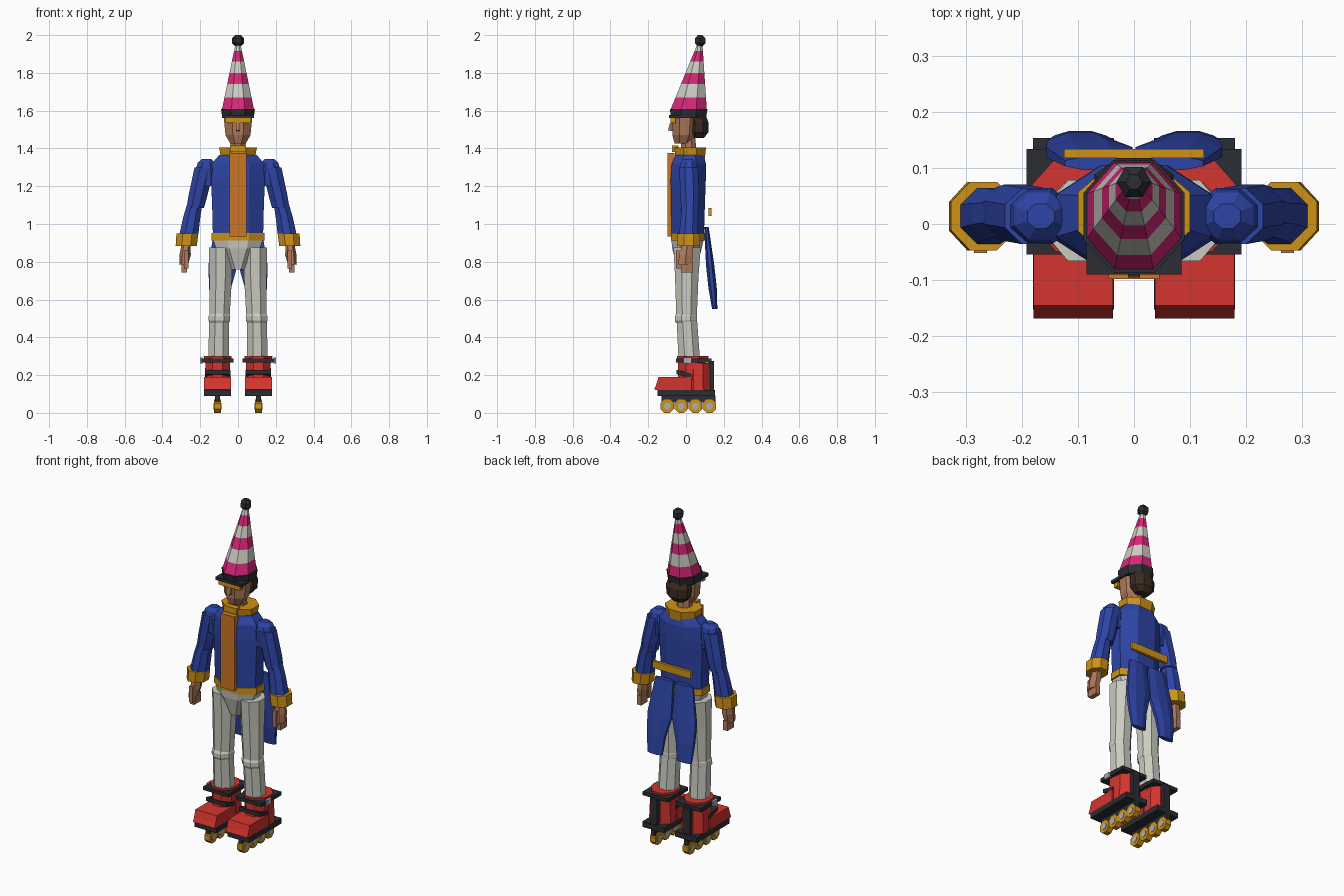
import bpy, bmesh, math
from mathutils import Vector


def mat(name, r, g, b):
    m = bpy.data.materials.new(name)
    m.diffuse_color = (r, g, b, 1)
    return m


BLUE = mat("coat blue", 0.027, 0.058, 0.38)
GOLD = mat("trim gold", 0.62, 0.29, 0.008)
ORANGE = mat("panel orange", 0.60, 0.18, 0.018)
RED = mat("boot red", 0.66, 0.035, 0.028)
WHITE = mat("trouser white", 0.60, 0.60, 0.54)
PINK = mat("stripe pink", 0.68, 0.02, 0.19)
BLACK = mat("trim black", 0.024, 0.026, 0.033)
SKIN = mat("skin", 0.42, 0.19, 0.10)
HAIR = mat("hair brown", 0.045, 0.025, 0.015)
GREY = mat("hub grey", 0.42, 0.44, 0.46)


def finish(name, bm, *mats):
    bmesh.ops.recalc_face_normals(bm, faces=bm.faces)
    me = bpy.data.meshes.new(name)
    bm.to_mesh(me)
    bm.free()
    for m in mats:
        me.materials.append(m)
    ob = bpy.data.objects.new(name, me)
    bpy.context.collection.objects.link(ob)
    return ob


def loft(name, rings, *mats, n=8):
    """Stack of horizontal n-gons (x, y, z, rx, ry); materials alternate per band."""
    bm = bmesh.new()
    k = 1 / math.cos(math.pi / n)
    loops = []
    for x, y, z, rx, ry in rings:
        loop = []
        for i in range(n):
            a = 2 * math.pi * (i + 0.5) / n - math.pi / 2
            loop.append(bm.verts.new((x + rx * k * math.cos(a), y + ry * k * math.sin(a), z)))
        loops.append(loop)
    for j in range(len(loops) - 1):
        for i in range(n):
            q = (i + 1) % n
            f = bm.faces.new((loops[j][i], loops[j][q], loops[j + 1][q], loops[j + 1][i]))
            f.material_index = j % len(mats)
    bm.faces.new(loops[0])
    bm.faces.new(loops[-1])
    return finish(name, bm, *mats)


def prism(name, outline, x0, x1, m):
    """Outline in (y, z) extruded from x0 to x1."""
    bm = bmesh.new()
    f = bm.faces.new([bm.verts.new((x0, y, z)) for y, z in outline])
    r = bmesh.ops.extrude_face_region(bm, geom=[f])
    vs = [g for g in r["geom"] if isinstance(g, bmesh.types.BMVert)]
    bmesh.ops.translate(bm, verts=vs, vec=Vector((x1 - x0, 0, 0)))
    return finish(name, bm, m)


def box(name, x0, x1, y0, y1, z0, z1, m):
    return prism(name, [(y0, z0), (y1, z0), (y1, z1), (y0, z1)], x0, x1, m)


def disc(name, cx, cy, cz, r, half, m):
    """Octagonal disc with its axle along x."""
    pts = [(cy + r * math.cos(math.pi * (i + .5) / 4), cz + r * math.sin(math.pi * (i + .5) / 4))
           for i in range(8)]
    return prism(name, pts, cx - half, cx + half, m)


# Striped party hat leaning back, with pompom and brim
hat = []
for z in (1.605, 1.67, 1.74, 1.80, 1.86, 1.915, 1.955):
    t = (z - 1.605) / 0.35
    hat.append((0, 0.014 + 0.06 * t, z, 0.085 - 0.072 * t, 0.096 - 0.083 * t))
loft("hat_cone", hat, PINK, WHITE)
loft("hat_pompom", [(0, .075, 1.94, .013, .013), (0, .075, 1.957, .027, .027),
                    (0, .075, 1.983, .027, .027), (0, .075, 2.0, .013, .013)], BLACK, n=6)
loft("hat_band", [(0, .014, 1.56, .083, .092), (0, .014, 1.61, .09, .1)], BLACK)
box("hat_visor", -.085, .085, -.09, -.01, 1.56, 1.578, BLACK)
box("visor_trim", -.07, .07, -.083, -.055, 1.534, 1.56, GOLD)

# Head, nose, hair and neck
loft("head", [(0, -.015, 1.425, .04, .045), (0, -.01, 1.47, .066, .062),
              (0, -.005, 1.57, .076, .07)], SKIN)
prism("nose", [(-.095, 1.495), (-.06, 1.49), (-.06, 1.54), (-.085, 1.535)], -.011, .011, SKIN)
loft("hair", [(0, .065, 1.455, .04, .03), (0, .068, 1.485, .066, .05),
              (0, .068, 1.54, .07, .05), (0, .06, 1.575, .06, .045)], HAIR)
loft("neck", [(0, .02, 1.34, .042, .042), (0, .01, 1.46, .038, .038)], SKIN)

# Coat body, collar, front panel, belt and back strap
loft("coat_body", [(0, .01, .94, .133, .085), (0, .01, 1.1, .137, .09), (0, .012, 1.24, .143, .093),
                   (0, .015, 1.32, .138, .09), (0, .02, 1.365, .1, .075)], BLUE)
loft("collar", [(0, .022, 1.35, .09, .078), (0, .022, 1.405, .1, .084)], GOLD)
box("collar_front", -.042, .042, -.075, -.04, 1.38, 1.415, GOLD)
box("front_panel", -.045, .045, -.098, -.06, .935, 1.375, ORANGE)
loft("belt", [(0, .01, .912, .14, .09), (0, .01, .952, .14, .09)], GOLD)
box("back_strap", -.125, .125, .118, .134, 1.042, 1.085, GOLD)

# Hips
loft("hips", [(0, .005, .76, .04, .05), (0, .005, .87, .115, .078), (0, .008, .915, .132, .085)], WHITE)

for s, side in ((-1, "left"), (1, "right")):
    # Coat tail
    loft(side + "_coat_tail", [(s * .065, .108, .985, .058, .012), (s * .08, .128, .78, .077, .022),
                               (s * .095, .141, .66, .058, .022), (s * .096, .152, .55, .046, .014)], BLUE)

    # Arm: shoulder, upper sleeve, forearm, cuff and hand
    loft(side + "_shoulder", [(s * .16, .012, 1.2, .045, .04), (s * .168, .014, 1.29, .055, .05),
                              (s * .168, .014, 1.325, .045, .042), (s * .166, .014, 1.345, .024, .022)], BLUE)
    loft(side + "_upper_sleeve", [(s * .226, .02, 1.085, .046, .046), (s * .212, .02, 1.15, .05, .05),
                                  (s * .178, .014, 1.3, .052, .05)], BLUE)
    loft(side + "_forearm", [(s * .26, .014, .945, .05, .05), (s * .244, .018, 1.04, .045, .045),
                             (s * .228, .02, 1.11, .04, .042)], BLUE)
    loft(side + "_cuff", [(s * .274, .014, .884, .056, .061), (s * .268, .014, .95, .058, .061)], GOLD)
    loft(side + "_palm", [(s * .288, -.005, .785, .02, .034), (s * .28, .0, .835, .026, .038),
                          (s * .274, .01, .9, .02, .026)], SKIN, n=6)
    box(side + "_fingers", s * .27, s * .298, -.026, .036, .742, .80, SKIN)
    box(side + "_thumb", s * .262, s * .285, -.052, -.022, .765, .86, SKIN)

    # Leg: thigh, knee and shin
    loft(side + "_thigh", [(s * .098, .003, .50, .053, .054), (s * .092, .004, .72, .06, .062),
                           (s * .092, .006, .875, .062, .072)], WHITE)
    loft(side + "_knee", [(s * .099, 0, .475, .05, .052), (s * .099, 0, .488, .057, .059),
                          (s * .098, 0, .512, .057, .059), (s * .098, 0, .525, .05, .052)], WHITE)
    loft(side + "_shin", [(s * .102, .018, .27, .055, .057), (s * .1, .004, .50, .053, .054)], WHITE)

    # Skate boot
    c = s * .108
    prism(side + "_boot_toe", [(-.168, .125), (-.158, .148), (-.145, .19), (.03, .19), (.03, .12),
                               (-.155, .12)], c - .071, c + .071, RED)
    loft(side + "_boot_heel", [(c, .065, .12, .071, .064), (c, .065, .265, .064, .06)], RED)
    loft(side + "_boot_tongue", [(c, .03, .18, .062, .072), (c, .03, .275, .066, .072)], RED)
    loft(side + "_boot_collar", [(c, .035, .285, .072, .082), (c, .035, .302, .074, .084)], RED)
    box(side + "_top_strap", c - .084, c + .084, -.054, .134, .268, .289, BLACK)
    prism(side + "_ankle_strap", [(-.05, .205), (.03, .185), (.03, .208), (-.05, .228)],
          c - .068, c + .068, BLACK)
    box(side + "_buckle", c + s * .08, c + s * .092, -.012, .03, .262, .292, GREY)
    box(side + "_heel_spine", c - .022, c + .022, .12, .148, .12, .275, BLACK)

    # Sole, wheel frame and four wheels
    box(side + "_sole", c - .072, c + .072, -.152, .153, .09, .122, BLACK)
    box(side + "_wheel_frame", c - .014, c + .014, -.13, .155, .055, .092, BLACK)
    for i in range(4):
        y = -.1 + i * .0747
        disc(f"{side}_wheel_{i + 1}", c, y, .036, .039, .018, GOLD)
        disc(f"{side}_hub_{i + 1}", c, y, .036, .019, .021, GREY)
